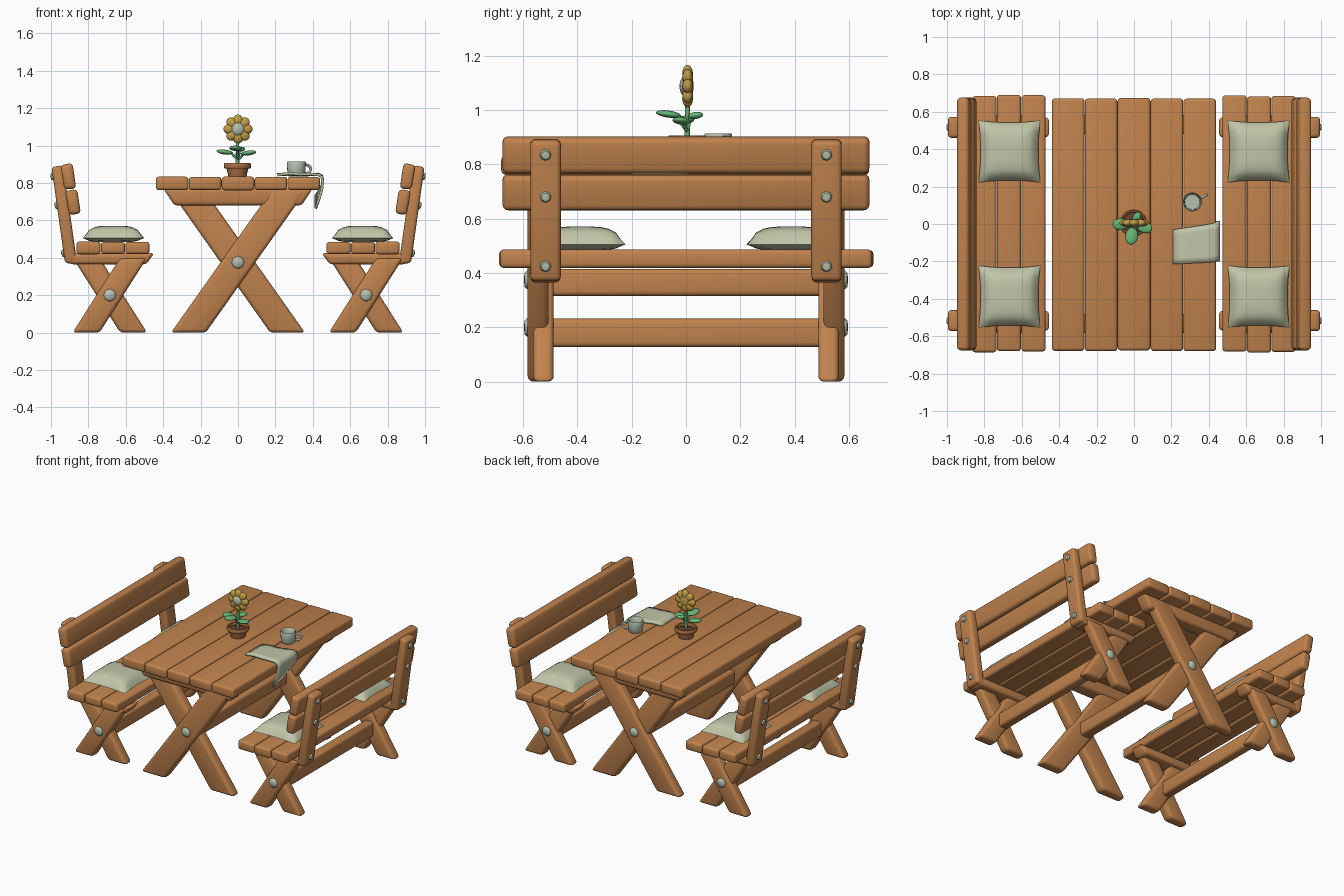
import bpy, bmesh, math, random
from mathutils import Matrix, Vector

if "Cube" in bpy.data.objects:
    bpy.data.objects.remove(bpy.data.objects["Cube"])
random.seed(4)

def material(name, r, g, b):
    m = bpy.data.materials.new(name)
    m.diffuse_color = (r, g, b, 1)
    m.use_nodes = True
    m.node_tree.nodes["Principled BSDF"].inputs["Base Color"].default_value = m.diffuse_color
    return m

WOOD = material("warm wood", 0.53, 0.225, 0.075)
CLOTH = material("pale sage cloth", 0.53, 0.56, 0.39)
PALE = material("pale grey green", 0.46, 0.53, 0.43)
CLAY = material("terracotta", 0.42, 0.16, 0.06)
SOIL = material("soil", 0.12, 0.05, 0.025)
GREEN = material("leaf green", 0.13, 0.46, 0.18)
YELLOW = material("flower yellow", 0.55, 0.34, 0.06)

def finish(name, bm, mat, angle=50):
    bmesh.ops.recalc_face_normals(bm, faces=bm.faces)
    me = bpy.data.meshes.new(name)
    bm.to_mesh(me)
    bm.free()
    ob = bpy.data.objects.new(name, me)
    bpy.context.collection.objects.link(ob)
    me.materials.append(mat)
    bpy.context.view_layer.objects.active = ob
    ob.select_set(True)
    bpy.ops.object.shade_smooth_by_angle(angle=math.radians(angle))
    ob.select_set(False)
    return ob

def prism(name, pts, y0, y1, bevel=0.018, mat=WOOD):
    """Rounded timber: xz outline extruded along y."""
    bm = bmesh.new()
    a = [bm.verts.new((x, y0, z)) for x, z in pts]
    b = [bm.verts.new((x, y1, z)) for x, z in pts]
    n = len(pts)
    bm.faces.new(a)
    bm.faces.new(b[::-1])
    for i in range(n):
        j = (i + 1) % n
        bm.faces.new((a[i], b[i], b[j], a[j]))
    bmesh.ops.recalc_face_normals(bm, faces=bm.faces)
    bmesh.ops.bevel(bm, geom=bm.edges[:], offset=bevel, segments=3, profile=0.5,
                    affect='EDGES', clamp_overlap=True)
    return finish(name, bm, mat)

def box(name, x0, x1, y0, y1, z0, z1, bevel=0.018):
    return prism(name, [(x0, z0), (x1, z0), (x1, z1), (x0, z1)], y0, y1, bevel)

def lathe(name, profile, mat, matrix, n=20):
    bm = bmesh.new()
    rings = []
    for r, z in profile:
        if r == 0:
            rings.append([bm.verts.new((0, 0, z))] * n)
        else:
            rings.append([bm.verts.new((r * math.cos(i * math.tau / n),
                                        r * math.sin(i * math.tau / n), z)) for i in range(n)])
    for p, q in zip(rings, rings[1:]):
        for i in range(n):
            j = (i + 1) % n
            vs = list(dict.fromkeys((p[i], p[j], q[j], q[i])))
            if len(vs) > 2:
                bm.faces.new(vs)
    bm.transform(matrix)
    return finish(name, bm, mat)

def blob(name, mat, matrix):
    bm = bmesh.new()
    bmesh.ops.create_uvsphere(bm, u_segments=12, v_segments=8, radius=1)
    bm.transform(matrix)
    return finish(name, bm, mat, 80)

def tube(name, pts, radius, mat):
    cu = bpy.data.curves.new(name, 'CURVE')
    cu.dimensions = '3D'
    cu.bevel_depth = radius
    cu.bevel_resolution = 3
    cu.use_fill_caps = True
    sp = cu.splines.new('POLY')
    sp.points.add(len(pts) - 1)
    for p, co in zip(sp.points, pts):
        p.co = (*co, 1)
    cu.materials.append(mat)
    ob = bpy.data.objects.new(name, cu)
    bpy.context.collection.objects.link(ob)

def bolt(name, loc, axis, r):
    m = Matrix.Translation(loc) @ Vector(axis).to_track_quat('Z', 'Y').to_matrix().to_4x4()
    lathe(name, [(0, -0.03), (r, -0.03), (r, 0.002), (r * 0.75, 0.011), (0, 0.014)], PALE, m, 8)

def cross_legs(name, cx, cz, run, half, top, sy):
    """Pair of crossing legs with flat feet, plus the bolt."""
    for d, yc in ((1, 0.545), (-1, 0.525)):
        k = d * run / cz
        bot, up = cx - k * cz, cx + k * (top - cz)
        prism(name, [(bot - half, 0), (bot + half, 0), (up + half, top), (up - half, top)],
              sy * yc - 0.038, sy * yc + 0.038, 0.02)
    bolt(name + "_bolt", (cx, sy * 0.583, cz), (0, sy, 0), 0.034)

def planks(name, x0, x1, n, z0, z1, length):
    w = (x1 - x0) / n
    for i in range(n):
        e = random.uniform(-0.006, 0.006)
        box(name, x0 + i * w + 0.001, x0 + (i + 1) * w - 0.001,
            -length + e, length + e, z0 + abs(e) / 2, z1 - abs(e) / 2, 0.016)

# table
planks("table_plank", -0.44, 0.44, 5, 0.76, 0.835, 0.675)
box("table_stretcher", -0.04, 0.04, -0.53, 0.53, 0.315, 0.415)
for sy in (-1, 1):
    cross_legs("table_leg", 0, 0.375, 0.265, 0.093, 0.765, sy)
    prism("table_rail", [(-0.34, 0.68), (0.34, 0.68), (0.40, 0.77), (-0.40, 0.77)],
          sy * 0.53 - 0.05, sy * 0.53 + 0.05)

# cushions
def cushion(cx, cy, h=0.166, n=12):
    bm = bmesh.new()
    for s in (1, -1):
        g = bmesh.ops.create_grid(bm, x_segments=n, y_segments=n, size=1)
        for v in g["verts"]:
            u, w = v.co.x, v.co.y
            puff = (max(0, 1 - u ** 4) * max(0, 1 - w ** 4)) ** 0.6
            v.co = (cx + h * u * (1 - 0.07 * (1 - w * w)), cy + h * w * (1 - 0.07 * (1 - u * u)),
                    0.505 + puff * (0.066 if s > 0 else -0.022))
    bmesh.ops.remove_doubles(bm, verts=bm.verts, dist=0.0005)
    finish("cushion", bm, CLOTH, 80)

# benches
for sx in (-1, 1):
    flip = lambda pts: [(sx * x, z) for x, z in pts]
    a, b = sorted((sx * 0.472, sx * 0.865))
    planks("bench_seat_plank", a, b, 3, 0.418, 0.487, 0.685)
    prism("backrest_upper", flip([(0.865, 0.77), (0.928, 0.765), (0.95, 0.895), (0.885, 0.907)]), -0.675, 0.675, 0.02)
    prism("backrest_lower", flip([(0.84, 0.637), (0.902, 0.628), (0.925, 0.757), (0.86, 0.767)]), -0.675, 0.675, 0.02)
    box("bench_stretcher", sx * 0.685 - 0.035, sx * 0.685 + 0.035, -0.53, 0.53, 0.127, 0.232)
    for sy in (-1, 1):
        y = sy * 0.517
        cross_legs("bench_leg", sx * 0.685, 0.2, 0.127, 0.072, 0.40, sy)
        prism("bench_rail", flip([(0.49, 0.365), (0.90, 0.365), (0.915, 0.425), (0.448, 0.425)]),
              y - 0.055, y + 0.055)
        prism("back_post", flip([(0.86, 0.37), (0.925, 0.37), (0.997, 0.885), (0.935, 0.895)]),
              y - 0.056, y + 0.056)
        for z in (0.425, 0.68, 0.835):
            bolt("post_bolt", (sx * (0.924 + (z - 0.37) * 0.14), y, z), (sx, 0, -0.14), 0.021)
        cushion(sx * 0.666, sy * 0.388)

# flower pot and plant
at = Matrix.Translation((-0.003, 0.005, 0))
lathe("flower_pot", [(0, 0.833), (0.048, 0.833), (0.058, 0.876), (0.07, 0.878), (0.073, 0.885),
                     (0.073, 0.9), (0.068, 0.906), (0.06, 0.904), (0.057, 0.885)], CLAY, at)
lathe("soil", [(0.059, 0.884), (0.04, 0.892), (0, 0.895)], SOIL, at)
lathe("stem", [(0.011, 0.88), (0.009, 0.96), (0.009, 1.07), (0, 1.07)], GREEN, at, 8)
for ang, dist, z, size in ((185, 0.068, 0.965, 0.045), (262, 0.07, 0.985, 0.048),
                           (340, 0.062, 0.96, 0.045), (60, 0.035, 0.98, 0.03)):
    m = (at @ Matrix.Rotation(math.radians(ang), 4, 'Z') @ Matrix.Translation((dist, 0, z))
         @ Matrix.Rotation(math.radians(-8), 4, 'Y') @ Matrix.Diagonal((size, size * 0.72, 0.013, 1)))
    blob("leaf", GREEN, m)
    a = math.radians(ang)
    tube("leaf_stalk", [(0, 0.005, 0.92), (dist * 0.6 * math.cos(a), dist * 0.6 * math.sin(a), z)], 0.006, GREEN)
head = Matrix.Translation((0, 0.006, 1.088))
for i in range(8):
    m = (head @ Matrix.Rotation(i * math.tau / 8, 4, 'Y') @ Matrix.Translation((0, 0, 0.045))
         @ Matrix.Diagonal((0.028, 0.02, 0.033, 1)))
    blob("petal", YELLOW, m)
blob("flower_back", YELLOW, head @ Matrix.Diagonal((0.052, 0.022, 0.052, 1)))
blob("flower_centre", PALE, head @ Matrix.Translation((0, -0.012, 0)) @ Matrix.Diagonal((0.035, 0.018, 0.035, 1)))

# mug
mug = Matrix.Translation((0.312, 0.118, 0))
lathe("mug", [(0, 0.834), (0.042, 0.834), (0.047, 0.842), (0.051, 0.908), (0.048, 0.914), (0.043, 0.91),
              (0.04, 0.85), (0, 0.848)], PALE, mug)
pts = []
for i in range(11):
    t = math.radians(-95 + 19 * i)
    r = 0.05 + 0.036 * math.cos(t)
    pts.append((0.312 + r * 0.89, 0.118 + r * 0.45, 0.874 + 0.024 * math.sin(t)))
tube("mug_handle", pts, 0.0075, PALE)

# napkin draped over the table edge
path = [(0.21, 0.842), (0.27, 0.848), (0.33, 0.844), (0.39, 0.846), (0.43, 0.846), (0.448, 0.835),
        (0.453, 0.81), (0.45, 0.77), (0.437, 0.72), (0.415, 0.662)]
bm = bmesh.new()
rows = []
for i, (x, z) in enumerate(path):
    s = min(1, i / 5)
    row = []
    for j in range(7):
        t = j / 6
        y0, y1 = -0.215 + 0.015 * s, -0.03 + 0.045 * s
        zz = z if z > 0.82 else 0.82 - (0.82 - z) * (1 - 0.45 * t)
        row.append(bm.verts.new((x, y0 + (y1 - y0) * t, zz + 0.003 * math.sin(3 * t + i))))
    rows.append(row)
for p, q in zip(rows, rows[1:]):
    for j in range(6):
        bm.faces.new((p[j], p[j + 1], q[j + 1], q[j]))
cloth = finish("napkin", bm, CLOTH, 80)
mod = cloth.modifiers.new("thickness", 'SOLIDIFY')
mod.thickness = 0.014
mod.offset = 0
